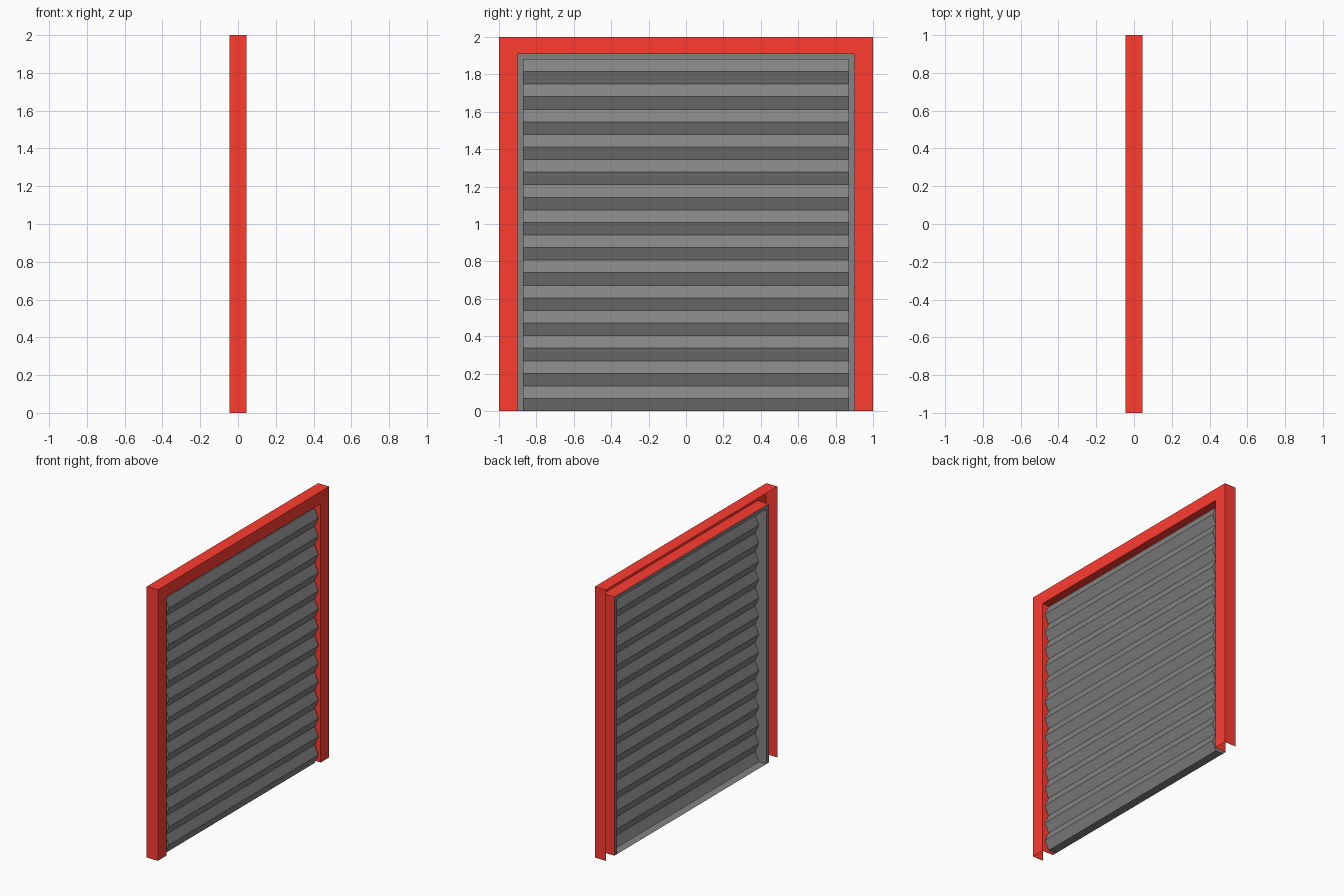
import bpy, bmesh

if "Cube" in bpy.data.objects:
    bpy.data.objects.remove(bpy.data.objects["Cube"])

X_BACK, X_FRONT = -0.046, 0.045     # frame depth
X_VALLEY, X_PEAK = 0.016, 0.046     # corrugation depth
OPEN_Y, OPEN_Z = 0.90, 1.91         # frame opening
SLAT_Y, SLAT_Z = 0.872, 1.882       # corrugated panel
BANDS = 28


def paint(name, color):
    mat = bpy.data.materials.new(name)
    mat.diffuse_color = color
    mat.use_nodes = True
    mat.node_tree.nodes["Principled BSDF"].inputs["Base Color"].default_value = mat.diffuse_color
    return mat


def finish(bm, name, mat):
    mesh = bpy.data.meshes.new(name)
    bm.to_mesh(mesh)
    bm.free()
    mesh.materials.append(mat)
    obj = bpy.data.objects.new(name, mesh)
    bpy.context.collection.objects.link(obj)


def portal(bm, rings):
    """Sweep a section of (half width, height, x) points around an open doorway path."""
    loops = [[bm.verts.new((x, y, z)) for y, z in ((-w, 0), (-w, h), (w, h), (w, 0))]
             for w, h, x in rings]
    for a, b in zip(loops, loops[1:]):
        for i in range(3):
            bm.faces.new((a[i], b[i], b[i + 1], a[i + 1]))


red = paint("red_paint", (1.0, 0.045, 0.03, 1))
steel = paint("dark_steel", (0.23, 0.23, 0.23, 1))

# Door frame: channel open at the back and at the floor
bm = bmesh.new()
portal(bm, [(1, 2, X_BACK), (1, 2, X_FRONT),
            (OPEN_Y, OPEN_Z, X_FRONT), (OPEN_Y, OPEN_Z, X_BACK)])
finish(bm, "door_frame", red)

# Thin flange joining the shutter to the back of the frame
bm = bmesh.new()
portal(bm, [(OPEN_Y, OPEN_Z, X_BACK), (SLAT_Y, SLAT_Z, X_BACK)])
finish(bm, "shutter_flange", steel)

# Corrugated shutter with side, top and bottom walls, open at the back
bm = bmesh.new()
left, right = [], []
for i in range(BANDS + 1):
    x = X_PEAK if i % 2 else X_VALLEY
    z = SLAT_Z * i / BANDS
    left.append(bm.verts.new((x, -SLAT_Y, z)))
    right.append(bm.verts.new((x, SLAT_Y, z)))
for i in range(BANDS):
    bm.faces.new((left[i], right[i], right[i + 1], left[i + 1]))
lb, lt, rb, rt = [bm.verts.new((X_BACK, y, z))
                  for y in (-SLAT_Y, SLAT_Y) for z in (0, SLAT_Z)]
bm.faces.new([lb] + left + [lt])
bm.faces.new(([rb] + right + [rt])[::-1])
bm.faces.new((lb, rb, right[0], left[0]))
bm.faces.new((lt, left[-1], right[-1], rt))
finish(bm, "corrugated_shutter", steel)
